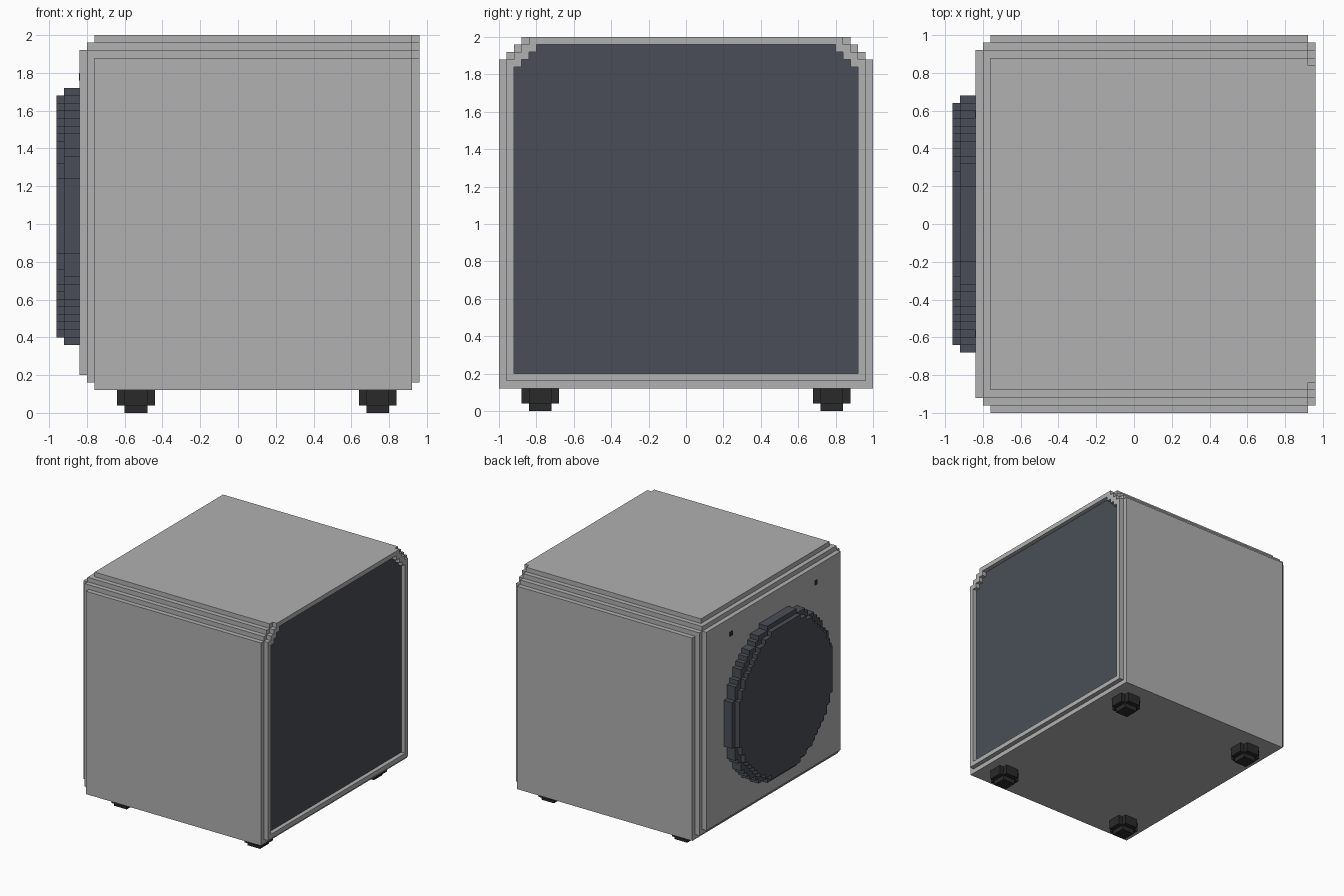
import bpy, bmesh, math

if "Cube" in bpy.data.objects:
    bpy.data.objects.remove(bpy.data.objects["Cube"])

S = 0.04  # step size of the blocky style


def material(name, rgb):
    m = bpy.data.materials.new(name)
    m.diffuse_color = (*rgb, 1.0)
    m.use_nodes = True
    m.node_tree.nodes["Principled BSDF"].inputs["Base Color"].default_value = m.diffuse_color
    return m


GREY = material("light grey", (0.44, 0.44, 0.44))
SLATE = material("dark slate", (0.068, 0.076, 0.095))
BLACK = material("black", (0.023, 0.023, 0.023))


def loft(name, rings, mat, axis="x", offset=(0, 0, 0)):
    """Join equal-length counter-clockwise outlines along an axis and cap both ends."""
    bm = bmesh.new()
    loops = []
    for h, pts in rings:
        loops.append([bm.verts.new((h, u, v) if axis == "x" else (u, v, h))
                      for u, v in pts])
    for p, q in zip(loops, loops[1:]):
        n = len(p)
        for i in range(n):
            j = (i + 1) % n
            bm.faces.new((p[i], p[j], q[j], q[i]))
    bm.faces.new(loops[0][::-1])
    bm.faces.new(loops[-1])
    bmesh.ops.remove_doubles(bm, verts=bm.verts[:], dist=1e-4)
    flat = [f for f in bm.faces if f.calc_area() < 1e-6]
    bmesh.ops.delete(bm, geom=flat, context="FACES_ONLY")
    me = bpy.data.meshes.new(name)
    bm.to_mesh(me)
    bm.free()
    me.materials.append(mat)
    ob = bpy.data.objects.new(name, me)
    ob.location = offset
    bpy.context.collection.objects.link(ob)
    return ob


def mirrored(right):
    """Complete a right-hand outline (bottom to top) with its mirror image."""
    return right + [(-y, z) for y, z in reversed(right)]


def cabinet(y, z, bottom):
    """Box outline with three-step upper corners."""
    pts = [(y, bottom), (y, z)]
    for _ in range(3):
        y -= S
        pts.append((y, z))
        z += S
        pts.append((y, z))
    return mirrored(pts)


def clamped(pts, y, lo, hi):
    return [(max(-y, min(y, a)), max(lo, min(hi, b))) for a, b in pts]


def disc(radius, zc):
    """Stepped circle outline."""
    n = round(radius / S)
    pts = []
    for k in range(-n, n):
        c = (k + 0.5) * S
        w = round(math.sqrt(max(radius ** 2 - c ** 2, 0)) / S) * S
        if w > 0:
            pts += [(w, zc + k * S), (w, zc + (k + 1) * S)]
    return mirrored(pts)


# Cabinet with stepped edges and a recessed opening on the +x side
main = cabinet(1.0, 1.88, 0.12)
mid = clamped(main, 0.96, 0.16, 1.96)
outer = clamped(main, 0.92, 0.20, 1.92)
rim = cabinet(0.96, 1.88, 0.16)
opening = cabinet(0.92, 1.84, 0.20)
loft("cabinet", [(-0.84, outer), (-0.80, outer), (-0.80, mid), (-0.76, mid),
                 (-0.76, main), (0.92, main), (0.92, rim), (0.96, rim),
                 (0.96, opening), (0.92, opening)], GREY)

# Dark panel in the opening
loft("recessed_panel", [(0.919, opening), (0.924, opening)], SLATE)

# Round two-tier disc on the -x side
big, small = disc(0.69, 1.04), disc(0.65, 1.04)
loft("disc_base", [(-0.92, big), (-0.84, big)], SLATE)
loft("disc_cap", [(-0.96, small), (-0.92, small)], SLATE)

# Two small marks above the disc
for y in (-0.58, 0.58):
    sq = [(y + 0.02, 1.76), (y + 0.02, 1.80), (y - 0.02, 1.80), (y - 0.02, 1.76)]
    loft("screw", [(-0.843, sq), (-0.838, sq)], BLACK)

# Four stepped feet
a, b = 0.10, 0.06
cross = [(a, -b), (a, b), (b, b), (b, a), (-b, a), (-b, b),
         (-a, b), (-a, -b), (-b, -b), (-b, -a), (b, -a), (b, -b)]
square = clamped(cross, b, -b, b)
for x in (-0.54, 0.74):
    for y in (-0.78, 0.78):
        loft("foot", [(0, square), (0.04, square), (0.04, cross), (0.12, cross)],
             BLACK, "z", (x, y, 0))
